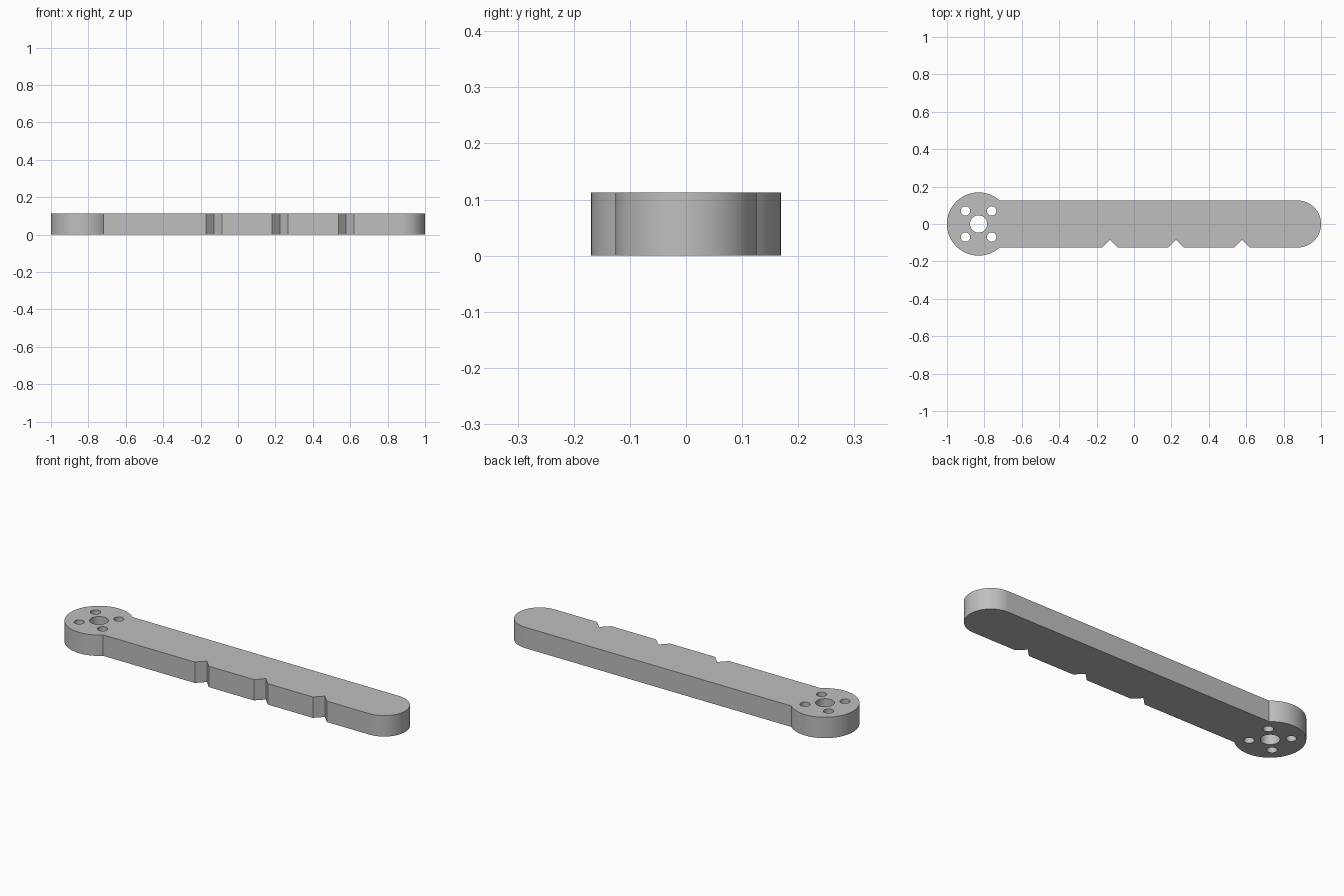
import bpy, bmesh
from math import pi, sin, cos, asin, radians
from mathutils import Vector

cube = bpy.data.objects.get("Cube")
if cube:
    bpy.data.objects.remove(cube, do_unlink=True)

HEIGHT = 0.113
HUB_R, HUB_X = 0.169, -0.831
BAR_R = 0.126
TIP_X = 1 - BAR_R
NOTCH_X = (-0.128, 0.225, 0.578)
NOTCH = 0.042


def arc(cx, cy, r, start, end, steps):
    """Points along an arc, both ends included."""
    angles = [start + (end - start) * i / steps for i in range(steps + 1)]
    return [(cx + r * cos(a), cy + r * sin(a)) for a in angles]


def circle(cx, cy, r, steps):
    return arc(cx, cy, r, 0, 2 * pi, steps)[:-1]


# Outline: round hub, notched front edge, rounded tip, straight back edge
join = asin(BAR_R / HUB_R)
outline = arc(HUB_X, 0, HUB_R, join, 2 * pi - join, 80)
for x in NOTCH_X:
    outline += [(x - NOTCH, -BAR_R), (x, -BAR_R + NOTCH), (x + NOTCH, -BAR_R)]
outline += arc(TIP_X, 0, BAR_R, -pi / 2, pi / 2, 48)

# Shaft hole and four screw holes
loops = [outline, circle(HUB_X, 0, 0.046, 40)]
for sx in (-1, 1):
    for sy in (-1, 1):
        loops.append(circle(HUB_X + sx * 0.07, sy * 0.07, 0.025, 28))

# Fill the profile and extrude it to full thickness
bm = bmesh.new()
for loop in loops:
    verts = [bm.verts.new((x, y, 0)) for x, y in loop]
    for a, b in zip(verts, verts[1:] + verts[:1]):
        bm.edges.new((a, b))
bmesh.ops.triangle_fill(bm, edges=bm.edges[:], use_beauty=True, normal=(0, 0, 1))
result = bmesh.ops.extrude_face_region(bm, geom=bm.faces[:])
top = [v for v in result["geom"] if isinstance(v, bmesh.types.BMVert)]
bmesh.ops.translate(bm, verts=top, vec=Vector((0, 0, HEIGHT)))
bmesh.ops.recalc_face_normals(bm, faces=bm.faces[:])

mesh = bpy.data.meshes.new("notched_arm")
bm.to_mesh(mesh)
bm.free()
arm = bpy.data.objects.new("notched_arm", mesh)
bpy.context.collection.objects.link(arm)

# Plain grey material
grey = bpy.data.materials.new("plain grey")
grey.use_nodes = True
colour = (0.52, 0.52, 0.52, 1)
grey.diffuse_color = colour
grey.node_tree.nodes["Principled BSDF"].inputs["Base Color"].default_value = colour
mesh.materials.append(grey)

# Smooth curved walls, sharp rims and notches
bpy.ops.object.select_all(action="DESELECT")
arm.select_set(True)
bpy.context.view_layer.objects.active = arm
bpy.ops.object.shade_smooth_by_angle(angle=radians(30))
